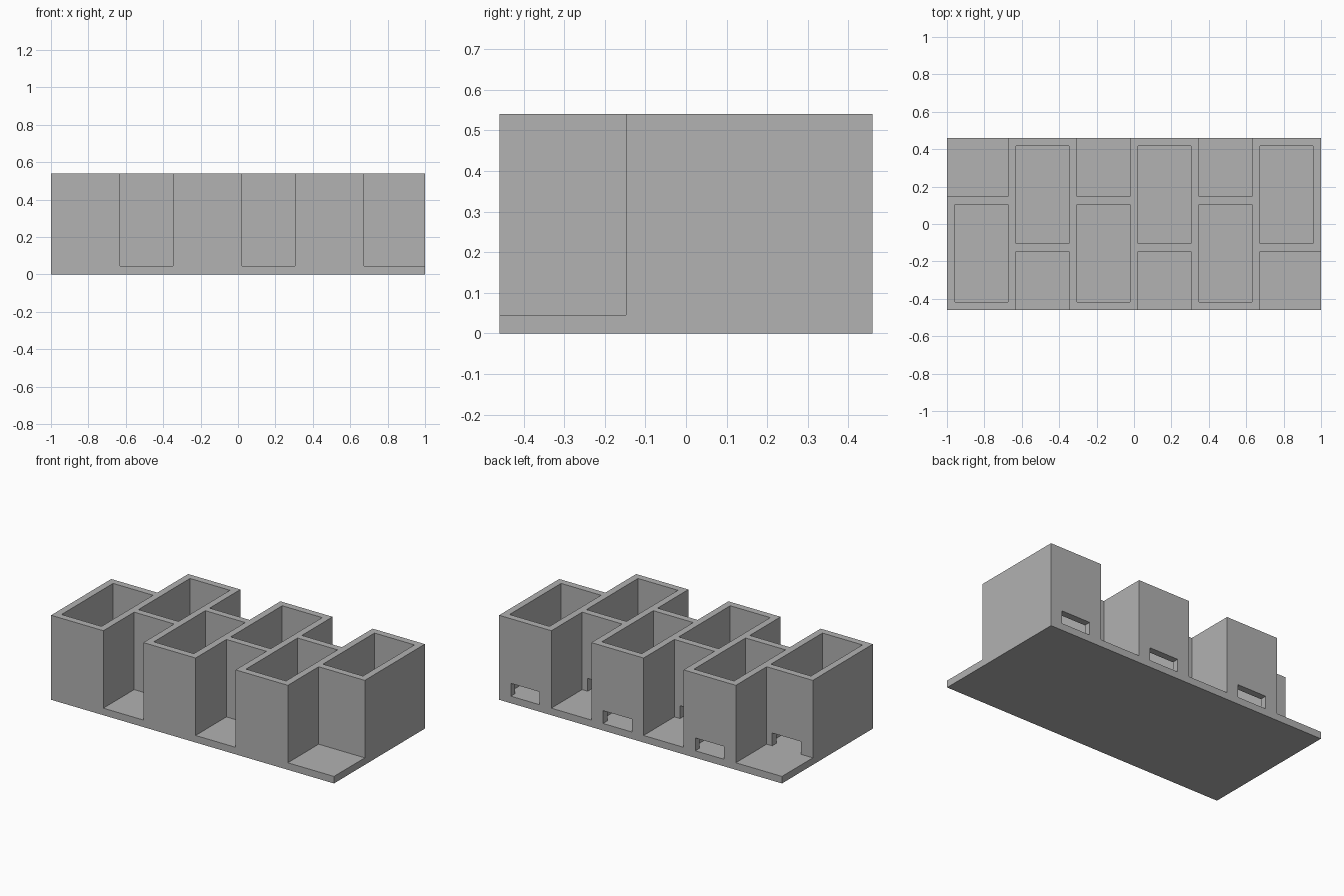
import bpy
import bmesh
from mathutils import Vector

if "Cube" in bpy.data.objects:
    bpy.data.objects.remove(bpy.data.objects["Cube"], do_unlink=True)

WALL = 0.0433                      # wall and floor thickness
BAY = (2 - 7 * WALL) / 6           # inner width of each pocket
HALF_DEPTH = 0.459
HEIGHT = 0.54
BOX_DEPTH = 0.607
FLOOR = 0.045
SLOT_TOP = 0.127
SLOT_HALF = 0.102
OVER = 0.1                         # how far cutters reach past the outside

grey = bpy.data.materials.new("plain grey")
grey.use_nodes = True
colour = (0.445, 0.445, 0.445, 1)
grey.diffuse_color = colour
grey.node_tree.nodes["Principled BSDF"].inputs["Base Color"].default_value = colour


def make_boxes(name, boxes):
    """One mesh object holding a box for each (low corner, high corner) pair."""
    bm = bmesh.new()
    for low, high in boxes:
        low, high = Vector(low), Vector(high)
        verts = bmesh.ops.create_cube(bm, size=1)["verts"]
        bmesh.ops.scale(bm, vec=high - low, verts=verts)
        bmesh.ops.translate(bm, vec=(low + high) / 2, verts=verts)
    mesh = bpy.data.meshes.new(name)
    bm.to_mesh(mesh)
    bm.free()
    mesh.materials.append(grey)
    obj = bpy.data.objects.new(name, mesh)
    bpy.context.collection.objects.link(obj)
    return obj


# Lay out six staggered bays, alternating between the front and back rows
pockets, notches, slots = [], [], []
roof = HEIGHT + OVER
for i in range(6):
    x0 = -1 + WALL + i * (BAY + WALL)
    x1 = x0 + BAY
    mid = (x0 + x1) / 2
    # The end bays have open notches running off the block
    n0 = -1 - OVER if i == 0 else x0
    n1 = 1 + OVER if i == 5 else x1
    if i % 2 == 0:
        back = -HALF_DEPTH + BOX_DEPTH
        front = -HALF_DEPTH
        notches.append(((n0, back, FLOOR), (n1, HALF_DEPTH + OVER, roof)))
    else:
        back = HALF_DEPTH
        front = HALF_DEPTH - BOX_DEPTH
        notches.append(((n0, -HALF_DEPTH - OVER, FLOOR), (n1, front, roof)))
    pockets.append(((x0, front + WALL, FLOOR), (x1, back - WALL, roof)))
    # Low slot through the back wall of each pocket
    slots.append(((mid - SLOT_HALF, back - 2 * WALL, FLOOR),
                  (mid + SLOT_HALF, back + WALL, SLOT_TOP)))

# Main block, carved into boxes on a thin base
tray = make_boxes("staggered_bin_tray",
                  [((-1, -HALF_DEPTH, 0), (1, HALF_DEPTH, HEIGHT))])
bpy.context.view_layer.objects.active = tray
for name, boxes in (("pocket", pockets), ("notch", notches), ("slot", slots)):
    cutter = make_boxes(name + "_cutter", boxes)
    cutter.hide_render = True
    mod = tray.modifiers.new(name + "_cut", "BOOLEAN")
    mod.operation = "DIFFERENCE"
    mod.solver = "EXACT"
    mod.object = cutter
    bpy.ops.object.modifier_apply(modifier=mod.name)
    bpy.data.objects.remove(cutter, do_unlink=True)
